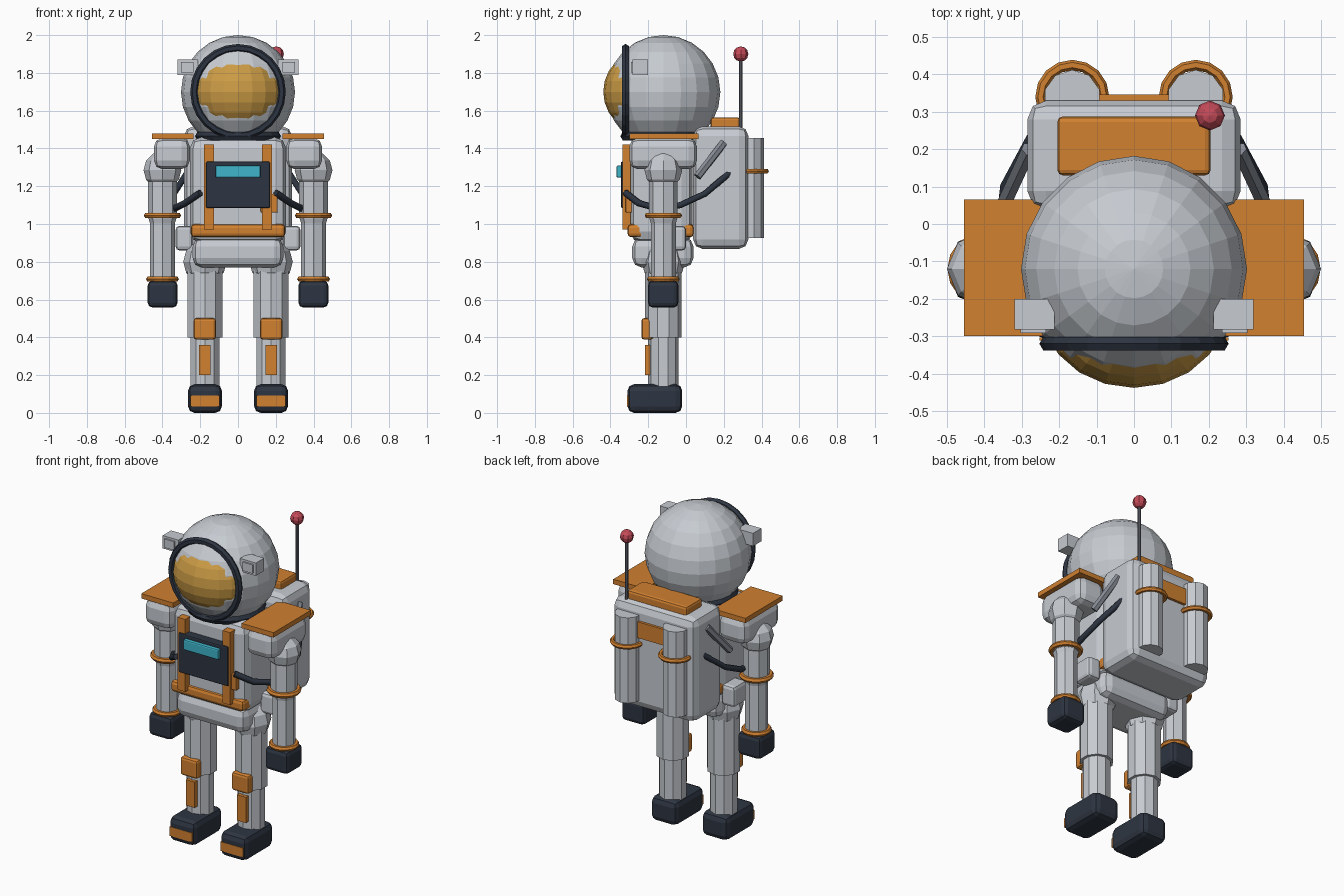
import bpy
import bmesh
from math import pi
from mathutils import Matrix, Vector

cube = bpy.data.objects.get("Cube")
if cube:
    bpy.data.objects.remove(cube, do_unlink=True)


def material(name, *rgb):
    m = bpy.data.materials.new(name)
    m.use_nodes = True
    m.diffuse_color = (*rgb, 1)
    m.node_tree.nodes["Principled BSDF"].inputs["Base Color"].default_value = (*rgb, 1)
    return m


SUIT = material("suit_grey", .57, .6, .64)
ORANGE = material("trim_orange", .64, .22, .03)
NAVY = material("dark_navy", .027, .036, .054)
AMBER = material("visor_amber", .6, .33, .06)
CYAN = material("screen_cyan", .05, .46, .6)
RED = material("beacon_red", .56, .07, .1)
STEEL = material("steel_grey", .13, .14, .17)
STRAP = material("strap_grey", .24, .26, .3)


def finish(name, bm, mat, loc=(0, 0, 0)):
    mesh = bpy.data.meshes.new(name)
    bm.to_mesh(mesh)
    bm.free()
    mesh.materials.append(mat)
    ob = bpy.data.objects.new(name, mesh)
    ob.location = loc
    bpy.context.collection.objects.link(ob)
    return ob


def box(name, mat, x, y, z, bevel=0):
    """Box from (low, high) ranges, with rounded edges."""
    ranges = (x, y, z)
    bm = bmesh.new()
    size = [abs(b - a) for a, b in ranges]
    bmesh.ops.create_cube(bm, size=1, matrix=Matrix.Diagonal((*size, 1)))
    ob = finish(name, bm, mat, [(a + b) / 2 for a, b in ranges])
    if bevel:
        mod = ob.modifiers.new("Bevel", "BEVEL")
        mod.width = bevel
        mod.segments = 2
    return ob


def ball(name, mat, loc, radii, segments, rings):
    bm = bmesh.new()
    bmesh.ops.create_uvsphere(bm, u_segments=segments, v_segments=rings, radius=1,
                              matrix=Matrix.Diagonal((*radii, 1)))
    return finish(name, bm, mat, loc)


def rod(name, mat, start, end, radius, sides=8):
    a, b = Vector(start), Vector(end)
    bm = bmesh.new()
    turn = (b - a).to_track_quat("Z", "Y").to_matrix().to_4x4()
    bmesh.ops.create_cone(bm, cap_ends=True, segments=sides, radius1=radius,
                          radius2=radius, depth=(b - a).length, matrix=turn)
    return finish(name, bm, mat, (a + b) / 2)


def ring(name, mat, loc, major, minor, segments=16, tilt=0):
    bpy.ops.mesh.primitive_torus_add(major_segments=segments, minor_segments=6,
                                     major_radius=major, minor_radius=minor,
                                     location=loc, rotation=(tilt, 0, 0))
    ob = bpy.context.object
    ob.name = name
    ob.data.materials.append(mat)
    return ob


def hose(name, mat, points, radius):
    curve = bpy.data.curves.new(name, "CURVE")
    curve.dimensions = "3D"
    curve.bevel_depth = radius
    curve.bevel_resolution = 1
    curve.use_fill_caps = True
    line = curve.splines.new("POLY")
    line.points.add(len(points) - 1)
    for p, co in zip(line.points, points):
        p.co = (*co, 1)
    curve.materials.append(mat)
    ob = bpy.data.objects.new(name, curve)
    bpy.context.collection.objects.link(ob)
    return ob


MID = -.12  # depth of the body axis

# Helmet, visor and rims
ball("helmet", SUIT, (0, MID, 1.698), (.302, .302, .302), 20, 12)
ball("visor", AMBER, (0, -.22, 1.7), (.25, .218, .22), 20, 12)
ring("visor_rim", NAVY, (0, -.32, 1.7), .232, .021, 24, pi / 2)
ring("neck_ring", NAVY, (0, MID, 1.465), .2, .028, 20)

# Torso
box("torso", SUIT, (-.255, .255), (-.295, .035), (.9, 1.46), .06)
box("pelvis", SUIT, (-.24, .24), (-.285, .04), (.77, .93), .05)
box("belt", ORANGE, (-.25, .25), (-.31, .042), (.93, 1), .02)

# Chest equipment
box("chest_panel", NAVY, (-.17, .17), (-.345, -.28), (1.085, 1.33), .008)
box("chest_screen", CYAN, (-.12, .12), (-.368, -.34), (1.245, 1.31), .008)
box("strap_buckle", ORANGE, (.12, .21), (-.32, -.28), (1.06, 1.16), .006)

# Backpack
box("backpack", SUIT, (-.285, .285), (.038, .33), (.868, 1.517), .05)
box("backpack_lid", ORANGE, (-.205, .205), (.13, .288), (1.5, 1.565), .015)
box("backpack_plate", ORANGE, (-.14, .14), (.32, .346), (1.32, 1.42))
rod("antenna", STEEL, (.205, .29, 1.48), (.205, .29, 1.9), .01)
ball("antenna_beacon", RED, (.203, .29, 1.9), (.04, .04, .04), 8, 6)

for side, s in (("right", -1), ("left", 1)):
    def n(part):
        return f"{side}_{part}"

    def span(a, b):
        return (s * a, s * b)

    # Helmet lamps
    box(n("lamp"), SUIT, span(.212, .32), (-.282, -.2), (1.79, 1.87))
    box(n("lamp_face"), SUIT, span(.235, .303), (-.291, -.28), (1.803, 1.857))

    # Shoulders
    box(n("shoulder_pad"), SUIT, span(.255, .445), (-.3, .058), (1.29, 1.455), .045)
    box(n("shoulder_plate"), ORANGE, span(.235, .454), (-.3, .066), (1.45, 1.48))
    ball(n("shoulder_joint"), SUIT, (s * .4, MID, 1.285), (.1, .1, .1), 8, 6)

    # Arms
    ax = s * .4
    rod(n("upper_arm"), SUIT, (ax, MID, 1.03), (ax, MID, 1.3), .076)
    ball(n("elbow"), SUIT, (ax, MID, 1.04), (.076, .076, .076), 8, 6)
    rod(n("forearm"), SUIT, (ax, MID, .68), (ax, MID, 1.04), .066)
    ring(n("elbow_ring"), ORANGE, (ax, MID, 1.045), .083, .016)
    ring(n("wrist_ring"), ORANGE, (ax, MID, .708), .072, .015)
    box(n("glove"), NAVY, span(.32, .478), (-.202, -.04), (.558, .7), .025)

    # Legs
    lx = s * .175
    ball(n("hip_joint"), SUIT, (lx, MID, .8), (.115, .115, .115), 8, 6)
    rod(n("thigh"), SUIT, (lx, MID, .4), (lx, MID, .82), .097, 10)
    rod(n("shin"), SUIT, (lx, MID, .1), (lx, MID, .42), .08, 10)
    box(n("knee_pad"), ORANGE, span(.117, .235), (-.236, -.17), (.388, .502), .015)
    box(n("shin_plate"), ORANGE, span(.146, .206), (-.217, -.18), (.2, .36))
    box(n("boot"), NAVY, span(.085, .265), (-.31, -.02), (0, .152), .035)
    box(n("toe_plate"), ORANGE, span(.098, .252), (-.312, -.304), (.035, .092))
    box(n("hip_pouch"), SUIT, span(.24, .33), (-.13, .0), (.86, .99), .02)

    # Chest straps
    box(n("chest_strap"), ORANGE, span(.128, .18), (-.335, -.285), (.97, 1.42))

    # Air tanks
    tx = s * .165
    rod(n("tank"), SUIT, (tx, .335, .925), (tx, .335, 1.455), .077, 10)
    ring(n("tank_ring"), ORANGE, (tx, .34, 1.28), .085, .014)

    # Hose from chest to backpack, and the harness strut above it
    hose(n("air_hose"), NAVY, [(s * x, y, z) for x, y, z in (
        (.2, -.32, 1.165), (.28, -.25, 1.11), (.34, -.14, 1.08),
        (.355, -.03, 1.1), (.34, .1, 1.16), (.27, .23, 1.27))], .018)
    rod(n("harness_strut"), STRAP, (s * .28, .2, 1.43), (s * .345, .06, 1.25), .022, 6)
